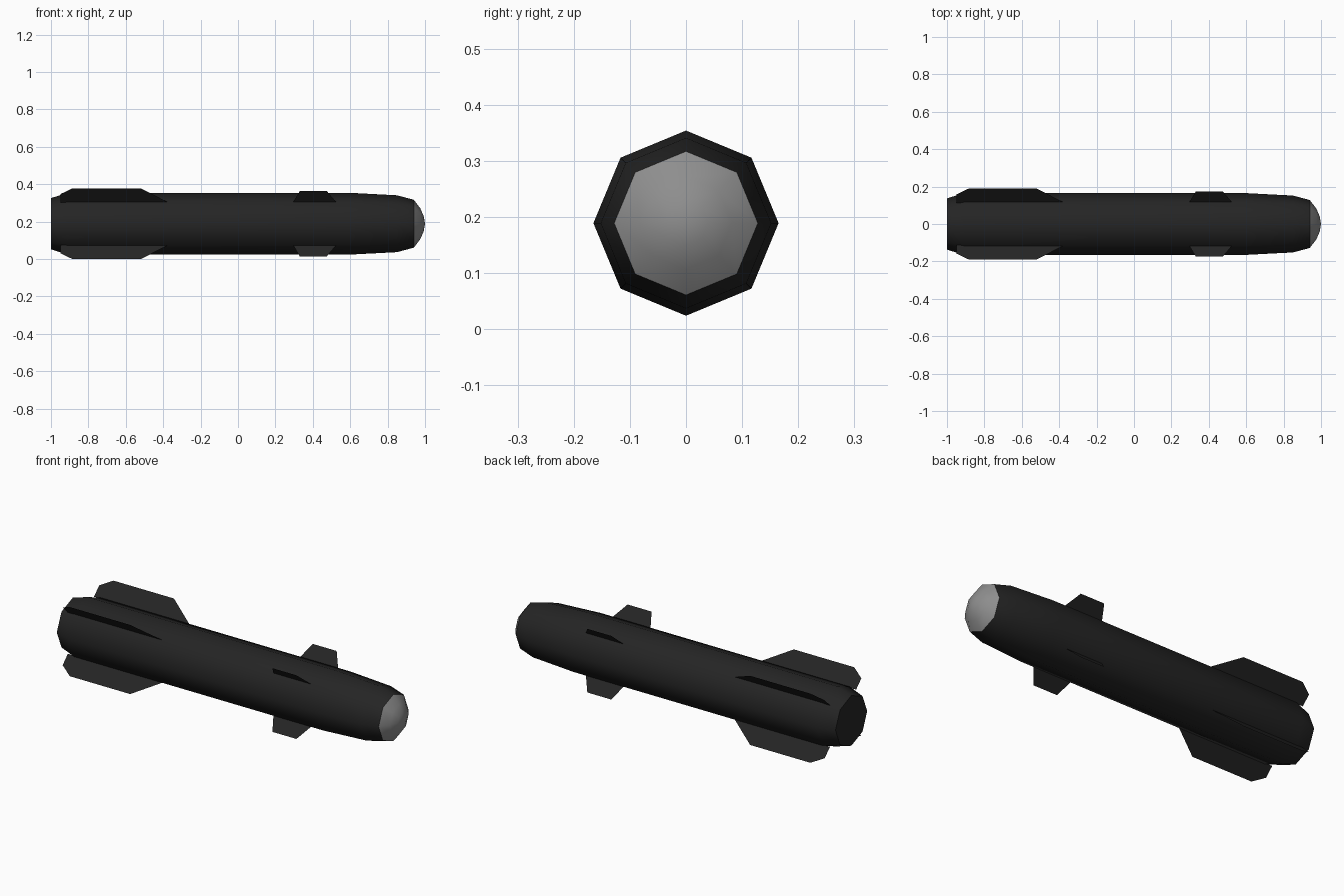
import bpy, bmesh, math

if "Cube" in bpy.data.objects:
    bpy.data.objects.remove(bpy.data.objects["Cube"])

CZ = 0.189   # height of the long axis
SIDES = 8


def material(name, v):
    m = bpy.data.materials.new(name)
    m.diffuse_color = (v, v, v, 1)
    m.use_nodes = True
    m.node_tree.nodes["Principled BSDF"].inputs["Base Color"].default_value = m.diffuse_color
    return m


dark = material("dark_casing", 0.018)
grey = material("grey_glass", 0.27)


def finish(name, bm, mat, angle=None):
    me = bpy.data.meshes.new(name)
    bm.to_mesh(me)
    bm.free()
    me.materials.append(mat)
    ob = bpy.data.objects.new(name, me)
    bpy.context.collection.objects.link(ob)
    if angle:
        bpy.ops.object.select_all(action='DESELECT')
        ob.select_set(True)
        bpy.context.view_layer.objects.active = ob
        bpy.ops.object.shade_smooth_by_angle(angle=math.radians(angle))
    return ob


def lathe(name, profile, mat, cap_start=False):
    """Eight-sided turned shape along x from (x, radius) pairs."""
    bm = bmesh.new()
    rings = []
    for x, r in profile:
        n = SIDES if r > 0 else 1
        rings.append([bm.verts.new((x, r * math.cos(math.tau * i / SIDES),
                                    CZ + r * math.sin(math.tau * i / SIDES)))
                      for i in range(n)])
    for a, b in zip(rings, rings[1:]):
        for i in range(SIDES):
            j = (i + 1) % SIDES
            if len(b) == 1:
                bm.faces.new((a[i], a[j], b[0]))
            else:
                bm.faces.new((a[i], a[j], b[j], b[i]))
    if cap_start:
        bm.faces.new(rings[0])
    bmesh.ops.recalc_face_normals(bm, faces=bm.faces)
    if not cap_start and sum(f.normal.x for f in bm.faces) < 0:
        bmesh.ops.reverse_faces(bm, faces=bm.faces)
    return finish(name, bm, mat, 50)


def fins(name, outline):
    """Four paper-thin diagonal fins from (x, diagonal offset) pairs."""
    bm = bmesh.new()
    for sy in (-1, 1):
        for sz in (-1, 1):
            bm.faces.new([bm.verts.new((x, sy * d, CZ + sz * d)) for x, d in outline])
    return finish(name, bm, dark)


# Casing with tapered tail and shoulder
lathe("body", [(-1, 0.137), (-0.91, 0.165), (0.6, 0.165), (0.85, 0.152), (0.94, 0.128)],
      dark, cap_start=True)
# Seeker dome at the tip
lathe("nose_dome", [(0.94, 0.128), (0.975, 0.082), (0.993, 0.04), (1, 0)], grey)
# Tail fins and small forward fins
fins("tail_fins", [(-0.37, 0.113), (-0.52, 0.189), (-0.885, 0.189),
                   (-0.95, 0.158), (-0.95, 0.113)])
fins("forward_fins", [(0.295, 0.115), (0.33, 0.174), (0.475, 0.174), (0.525, 0.115)])
